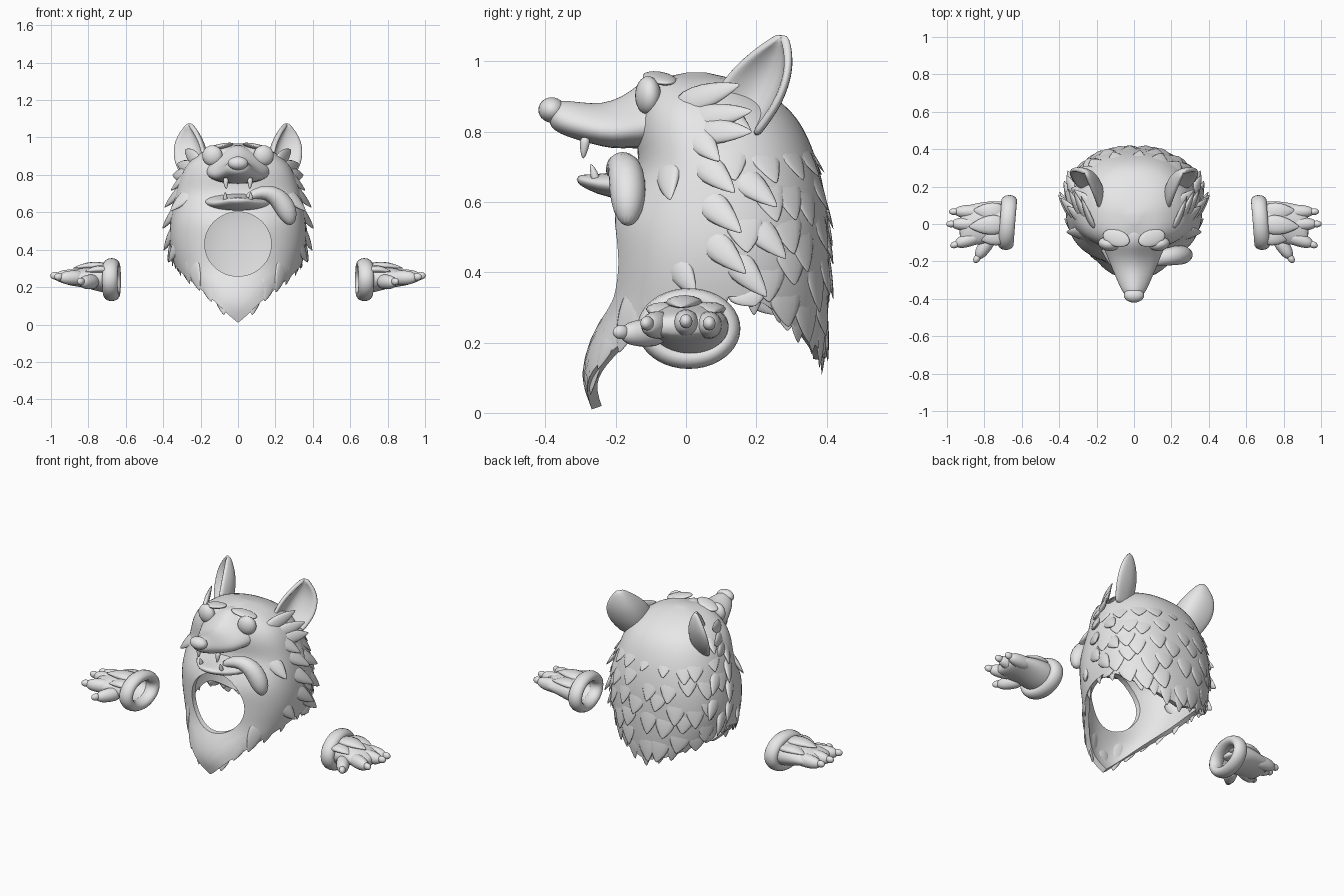
import bpy, bmesh, math, random
from mathutils import Vector as V

if "Cube" in bpy.data.objects:
    bpy.data.objects.remove(bpy.data.objects["Cube"])

random.seed(4)
grey = bpy.data.materials.new("plain_grey")
grey.diffuse_color = (0.8, 0.8, 0.8, 1)
grey.use_nodes = True
grey.node_tree.nodes["Principled BSDF"].inputs["Base Color"].default_value = grey.diffuse_color


def make(name, verts, faces, solid=0, sub=0):
    me = bpy.data.meshes.new(name)
    me.from_pydata([tuple(v) for v in verts], [], faces)
    bm = bmesh.new()
    bm.from_mesh(me)
    bmesh.ops.recalc_face_normals(bm, faces=bm.faces[:])
    for f in bm.faces:
        f.smooth = True
    bm.to_mesh(me)
    bm.free()
    me.materials.append(grey)
    ob = bpy.data.objects.new(name, me)
    bpy.context.collection.objects.link(ob)
    if solid:
        m = ob.modifiers.new("thickness", 'SOLIDIFY')
        m.thickness, m.offset = solid, -1
    if sub:
        ob.modifiers.new("smooth", 'SUBSURF').levels = sub
        ob.modifiers["smooth"].render_levels = sub
    return ob


def loft(name, rings, cap0=True, cap1=True, loop=False, **kw):
    n, m = len(rings[0]), len(rings)
    verts = [p for r in rings for p in r]
    faces = [(i * n + j, i * n + (j + 1) % n, (i + 1) % m * n + (j + 1) % n, (i + 1) % m * n + j)
             for i in range(m if loop else m - 1) for j in range(n)]
    if cap0 and not loop:
        faces.append(tuple(range(n))[::-1])
    if cap1 and not loop:
        faces.append(tuple(range((m - 1) * n, m * n)))
    return make(name, verts, faces, **kw)


def tube(name, path, rw, rt, side, n=12, s=1):
    """Tapered tube along a path, with half widths rw and half thicknesses rt."""
    path, rings = [V(p) for p in path], []
    for i, p in enumerate(path):
        t = (path[min(i + 1, len(path) - 1)] - path[max(i - 1, 0)]).normalized()
        a = (V(side) - t * t.dot(V(side))).normalized()
        b = t.cross(a)
        ring = [p + a * rw[i] * math.cos(k * math.tau / n) + b * rt[i] * math.sin(k * math.tau / n)
                for k in range(n)]
        rings.append([V((s * q.x, q.y, q.z)) for q in ring])
    return loft(name, rings, sub=1)


def ball(name, loc, rad, rot=(0, 0, 0)):
    bpy.ops.mesh.primitive_uv_sphere_add(segments=24, ring_count=14, location=loc, rotation=rot)
    ob = bpy.context.object
    ob.name, ob.scale = name, rad
    ob.data.materials.append(grey)
    bpy.ops.object.shade_smooth()
    return ob


def curve(t, pts):
    """Smooth interpolation through (t, value) points."""
    t = min(max(t, pts[0][0]), pts[-1][0])
    i = next(k for k in range(len(pts) - 1) if t <= pts[k + 1][0])
    slope = lambda k: ((pts[min(k + 1, len(pts) - 1)][1] - pts[max(k - 1, 0)][1]) /
                       (pts[min(k + 1, len(pts) - 1)][0] - pts[max(k - 1, 0)][0]))
    (x0, y0), (x1, y1) = pts[i], pts[i + 1]
    h = x1 - x0
    u = (t - x0) / h
    return (y0 * (1 + 2 * u) * (1 - u) ** 2 + y1 * u * u * (3 - 2 * u)
            + h * slope(i) * u * (1 - u) ** 2 - h * slope(i + 1) * u * u * (1 - u))


# ---- hood: half width, front and back outline by height, hem height by angle
WIDE = [(0, .24), (.1, .255), (.2, .285), (.3, .335), (.45, .365), (.6, .355), (.75, .32),
        (.85, .275), (.91, .21), (.95, .13), (.968, .03)]
FRONT = [(0, -.265), (.1, -.295), (.2, -.275), (.3, -.23), (.42, -.22), (.55, -.215), (.62, -.185),
         (.7, -.14), (.82, -.14), (.9, -.12), (.95, -.08), (.968, .0)]
BACK = [(0, .37), (.1, .385), (.3, .405), (.5, .407), (.62, .395), (.75, .36), (.85, .305), (.91, .23),
        (.95, .135), (.968, .06)]
HEM = [(0, .01), (25, .12), (50, .215), (75, .3), (100, .33), (130, .25), (155, .19), (180, .15)]


def hem(a):
    a = abs(a) % 360
    return curve(min(a, 360 - a), HEM)


def skin(a, z):
    """Point on the hood at angle a (0 = front, 90 = +x) and height z."""
    pw = lambda v, e: math.copysign(abs(v) ** e, v)
    sn, cs = math.sin(math.radians(a)), math.cos(math.radians(a))
    cy = .04 + .06 * min(1, max(0, (.9 - z) / .3))
    r = cy - curve(z, FRONT) if cs > 0 else curve(z, BACK) - cy
    return V((curve(z, WIDE) * pw(sn, .88), cy - r * pw(cs, .8 if cs > 0 else .87), z))


def normal(a, z):
    return (skin(a + 2, z) - skin(a - 2, z)).cross(skin(a, z + .02) - skin(a, z - .02)).normalized()


N, ROWS = 72, 30
rings = []
for i in range(ROWS + 1):
    t = math.sin(i / ROWS * math.pi / 2)
    rings.append([skin(360 * j / N, hem(360 * j / N) * (1 - t) + .968 * t) for j in range(N)])
hood = loft("hood", rings, cap0=False, solid=.03)

# round face opening cut through the front wall
cutter = loft("face_opening_cutter", [[V((.178 * math.cos(k * math.tau / 48), y,
              .43 + .172 * math.sin(k * math.tau / 48))) for k in range(48)] for y in (-.6, .04)])
cutter.hide_render = True
cut = hood.modifiers.new("opening", 'BOOLEAN')
cut.operation, cut.object, cut.solver = 'DIFFERENCE', cutter, 'EXACT'
bpy.context.view_layer.update()
baked = bpy.data.meshes.new_from_object(hood.evaluated_get(bpy.context.evaluated_depsgraph_get()))
hood.modifiers.clear()
hood.data = baked
bpy.data.objects.remove(cutter)
bpy.ops.object.select_all(action='DESELECT')
hood.select_set(True)
bpy.context.view_layer.objects.active = hood
bpy.ops.object.shade_smooth_by_angle(angle=math.radians(50))


# ---- fur: pointed leaves gathered into one mesh per area
def leaf(bag, base, tip, n, w, bow=.015, thick=.3):
    verts, faces = bag
    o, axis = len(verts), tip - base
    side = axis.cross(n).normalized()
    up = side.cross(axis).normalized()
    for k, f in ((0, .75), (.3, 1), (.6, .8), (.85, .4), (1, .03)):
        c = base + axis * k + up * bow * 4 * k * (1 - k)
        for j in range(6):
            g = j * math.tau / 6
            verts.append(c + side * w * f * math.cos(g) + up * w * thick * f * math.sin(g))
    faces += [(o + i * 6 + j, o + i * 6 + (j + 1) % 6, o + i * 6 + 6 + (j + 1) % 6, o + i * 6 + 6 + j)
              for i in range(4) for j in range(6)]
    faces += [tuple(o + j for j in range(6)), tuple(o + 24 + j for j in range(6))]


back, edge, cheek = ([], []), ([], []), ([], [])
for row, z in enumerate((.86, .74, .62, .5, .38)):
    for k in range(9):
        a = 106 + 18.5 * k + (9 if row % 2 else 0) - 4 + random.uniform(-4, 4)
        z0 = z + random.uniform(-.03, .03)
        zt = max(z0 - random.uniform(.16, .21), hem(a) - .02)
        leaf(back, skin(a, z0) - normal(a, z0) * .024, skin(a + random.uniform(-4, 4), zt)
             + normal(a, zt) * .014, normal(a, z0), .08, .002, .18)
for k in range(24):
    a = 15 * k
    z = hem(a)
    front = abs((a + 180) % 360 - 180) < 60
    d = 0 if k == 0 else random.uniform(.015, .03) if front else random.uniform(.02, .05)
    leaf(edge, skin(a, z + .16) - normal(a, z + .16) * .022, skin(a, max(z - d, .005)),
         normal(a, z + .05), .06, .006, .22)
for a, z, out in ((98, .86, .04), (80, .79, .03), (84, .7, .045), (86, .59, .045), (88, .48, .045),
                  (98, .42, .05), (58, .68, .035), (104, .66, .04), (108, .52, .04), (70, .42, .03)):
    for s in (1, -1):
        n = normal(s * a, z)
        leaf(cheek, skin(s * (a - 8), z + .06) - n * .04, skin(s * (a + 13), z - .085) + n * out,
             n, .058, .004, .42)
for s in (1, -1):   # tufts in front of the ears
    for b, t in (((.21, -.03, .87), (.285, .155, .935)), ((.24, -.0, .83), (.325, .19, .86)),
                 ((.265, .02, .8), (.35, .19, .8))):
        leaf(cheek, V((s * b[0], b[1], b[2])), V((s * t[0], t[1], t[2])), V((s, 0, .3)), .05, .004, .4)
make("back_fur", *back, sub=1)
make("hem_fur", *edge, sub=1)
make("cheek_fur", *cheek, sub=1)

# ---- muzzle: pear-shaped sections, narrow bridge and wide lips
loft("muzzle", [[V((rx * math.sin(g) * (1 - pear * math.cos(g)), y, zc + rz * math.cos(g)))
                 for g in (k * math.tau / 20 for k in range(20))]
                for y, zc, rx, rz, pear in ((.02, .86, .18, .1, .4), (-.07, .86, .165, .105, .5),
                                            (-.115, .852, .155, .103, .55), (-.155, .835, .14, .082, .5),
                                            (-.21, .818, .122, .068, .42), (-.27, .822, .1, .057, .35),
                                            (-.34, .838, .072, .053, .3), (-.375, .845, .055, .042, .2),
                                            (-.39, .847, .03, .025, 0))], sub=1)
ball("nose", (0, -.382, .862), (.054, .038, .036))
loft("lower_jaw", [[V((rx * math.sin(g), y, zc + rz * math.cos(g)))
                    for g in (k * math.tau / 16 for k in range(16))]
                   for y, zc, rx, rz in ((-.06, .665, .205, .052), (-.14, .652, .185, .047),
                                         (-.22, .645, .135, .036), (-.285, .658, .075, .022),
                                         (-.312, .665, .03, .01))], sub=1)
tube("tongue", [(.04, -.2, .672), (.09, -.195, .7), (.15, -.18, .71), (.21, -.17, .685),
                (.25, -.165, .63), (.275, -.165, .575), (.285, -.165, .53)],
     (.03, .035, .045, .053, .055, .046, .016), (.02, .03, .042, .055, .06, .05, .016), (0, 1, 0))

for s, tag in ((1, "right"), (-1, "left")):
    ball(tag + "_eye", (s * .137, -.108, .903), (.055, .036, .055), (0, 0, s * .2))
    ball(tag + "_brow", (s * .095, -.075, .952), (.075, .045, .014), (0, s * .2, s * .3))
    tube(tag + "_upper_fang", [(.065, -.285, .79), (.065, -.29, .75), (.062, -.293, .722)],
         (.018, .014, .003), (.018, .014, .003), (1, 0, 0), 8, s)
    tube(tag + "_lower_fang", [(.068, -.255, .655), (.068, -.262, .685), (.068, -.272, .71)],
         (.016, .012, .003), (.016, .012, .003), (1, 0, 0), 8, s)

    # ---- cupped ear facing forward and out
    verts, U, R = [], 10, 10
    for i in range(R + 1):
        v = i / R
        c = V((.228, .14, .79)).lerp(V((.265, .272, 1.075)), v)
        w = curve(v, [(0, .09), (.3, .122), (.6, .11), (.85, .06), (1, .008)])
        for j in range(U + 1):
            u = 2 * j / U - 1
            p = c + V((.64, .77, 0)) * w * u - V((.77, -.64, 0)) * ((1 - u * u) * .75 - .25) * w
            verts.append((s * p.x, p.y, p.z))
    q = U + 1
    ear = make(tag + "_ear", verts, [(i * q + j, i * q + j + 1, (i + 1) * q + j + 1, (i + 1) * q + j)
                                     for i in range(R) for j in range(U)], solid=.024, sub=1)
    ear.modifiers["thickness"].offset = 0

    # ---- paw mitten: rolled cuff, hollow palm, fingers, claws, fur flap
    loft(tag + "_cuff", [[V((s * (.676 + .042 * math.sin(h) - .08 * (.115 * math.cos(g))),
                             .008 + (.117 + .03 * math.cos(h)) * math.cos(g),
                             .24 + (.085 + .03 * math.cos(h)) * math.sin(g)))
                          for h in (k * math.tau / 14 for k in range(14))]
                         for g in (k * math.tau / 40 for k in range(40))], loop=True)
    loft(tag + "_palm", [[V((s * x, cy + ry * math.cos(g), zc + rz * math.sin(g)))
                          for g in (k * math.tau / 20 for k in range(20))]
                         for x, cy, ry, rz, zc in ((.66, .008, .11, .08, .24), (.72, .012, .113, .077, .245),
                                                   (.79, .008, .114, .062, .252), (.86, -.003, .112, .047, .25),
                                                   (.91, -.012, .107, .037, .247), (.935, -.016, .085, .022, .247))],
         cap0=False, solid=.012, sub=1)
    fingers = (("outer", (.8, .065, .25), (.955, .066, .25)), ("middle", (.82, .0, .255), (.97, .0, .256)),
               ("inner", (.82, -.06, .25), (.95, -.108, .25)), ("thumb", (.76, -.06, .23), (.835, -.178, .225)))
    for label, p0, p1 in fingers:
        p0, p1 = V(p0), V(p1)
        d = (p1 - p0).normalized()
        tube(f"{tag}_{label}_finger", [p0, p0.lerp(p1, .5), p0.lerp(p1, .85), p1 + d * .008],
             (.042, .042, .036, .016), (.042, .04, .034, .014), (0, 0, 1), 12, s)
        c = p1 + d * .008 + V((0, 0, .005))
        ball(f"{tag}_{label}_claw", (s * c.x, c.y, c.z), (.026, .018, .02), (0, 0, s * math.atan2(d.y, d.x)))
    flap = ([], [])
    for y0, tip in ((.0, (.885, -.015, .3)), (.055, (.86, .075, .285)), (-.05, (.82, -.085, .28))):
        leaf(flap, V((s * .69, y0, .308 - abs(y0) * .4)), V((s * tip[0], tip[1], tip[2])),
             V((0, 0, 1)), .068, .012, .4)
    make(tag + "_mitten_fur", *flap, sub=1)
